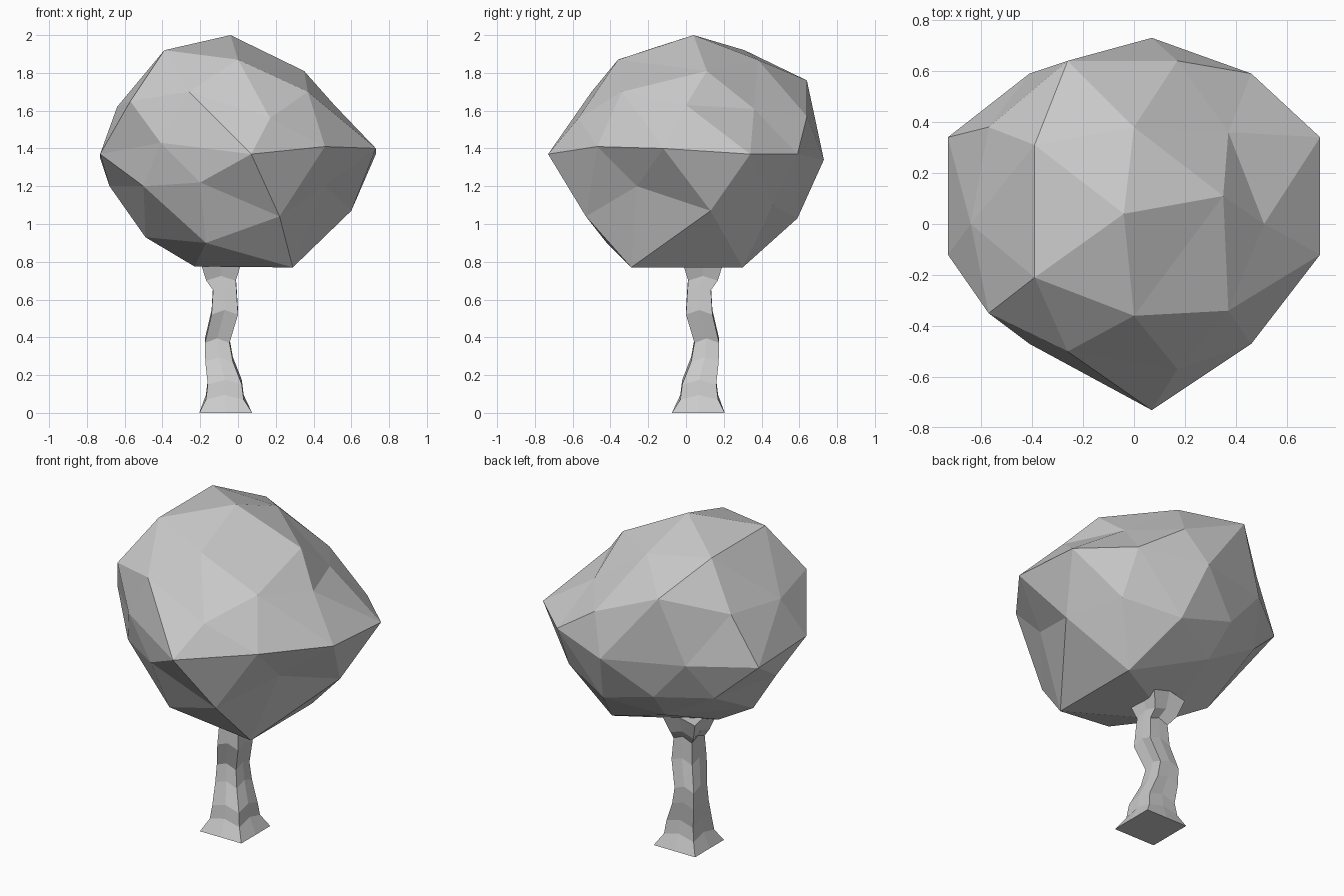
import bpy, bmesh, math


def add_object(name, bm):
    bmesh.ops.recalc_face_normals(bm, faces=bm.faces[:])
    mesh = bpy.data.meshes.new(name)
    bm.to_mesh(mesh)
    bm.free()
    obj = bpy.data.objects.new(name, mesh)
    bpy.context.collection.objects.link(obj)
    return obj


# Crown: an icosphere sculpted level by level, each level counter-clockwise from +x
LEVELS = {
    1.00: [(-.04, .04, 2.0)],
    0.85: [(.35, .11, 1.81), (0, .38, 1.87), (-.39, .31, 1.92),
           (-.39, -.21, 1.92), (0, -.36, 1.87)],
    0.53: [(.37, .36, 1.61), (-.26, .64, 1.76), (-.64, 0, 1.62),
           (-.26, -.50, 1.70), (.37, -.34, 1.70)],
    0.45: [(.51, 0, 1.63), (.17, .64, 1.57), (-.57, .38, 1.65),
           (-.57, -.35, 1.65), (.17, -.57, 1.56)],
    0.00: [(.73, .34, 1.37), (.46, .59, 1.37), (.07, .73, 1.34),
           (-.41, .59, 1.37), (-.73, .34, 1.35), (-.73, -.12, 1.37),
           (-.41, -.47, 1.43), (.07, -.73, 1.37), (.46, -.47, 1.41),
           (.73, -.12, 1.40)],
    -0.45: [(.47, .46, 1.10), (-.20, .60, 1.13), (-.68, .10, 1.20),
            (-.20, -.56, 1.22), (.46, -.26, 1.20)],
    -0.53: [(.60, .13, 1.07), (.15, .59, 1.03), (-.50, .44, 1.14),
            (-.50, -.35, 1.20), (.22, -.53, 1.04)],
    -0.85: [(.29, .30, .77), (-.17, .44, .95), (-.49, .05, .93),
            (-.17, -.42, .90), (.29, -.29, .77)],
    -1.00: [(-.23, .01, .775)],
}
bm = bmesh.new()
bmesh.ops.create_icosphere(bm, subdivisions=2, radius=1)
targets = []
for level, points in LEVELS.items():
    ring = [v for v in bm.verts if abs(v.co.z - level) < .03]
    ring.sort(key=lambda v: (math.atan2(v.co.y, v.co.x) + .1) % math.tau)
    targets += zip(ring, points)
for v, p in targets:
    v.co = p
add_object("crown", bm)

# Trunk: wavering square rings leaning along the diagonal (height, offset, half width)
RINGS = [(0, -.065, .14), (.07, -.07, .10), (.15, -.07, .09), (.27, -.10, .073),
         (.37, -.11, .065), (.52, -.07, .07), (.65, -.07, .062), (.70, -.09, .078),
         (.80, -.09, .11)]
SQUARE = [(-1, -1), (0, -1), (1, -1), (1, 0), (1, 1), (0, 1), (-1, 1), (-1, 0)]
bm = bmesh.new()
rings = []
for z, c, h in RINGS:
    rings.append([bm.verts.new((c + h * x, -c + h * y,
                                z + (.025 if z and x * y == 0 else 0)))
                  for x, y in SQUARE])
for low, high in zip(rings, rings[1:]):
    for i in range(8):
        j = (i + 1) % 8
        bm.faces.new((low[i], low[j], high[j], high[i]))
bm.faces.new(rings[0][::-1])
bm.faces.new(rings[-1])
add_object("trunk", bm)
